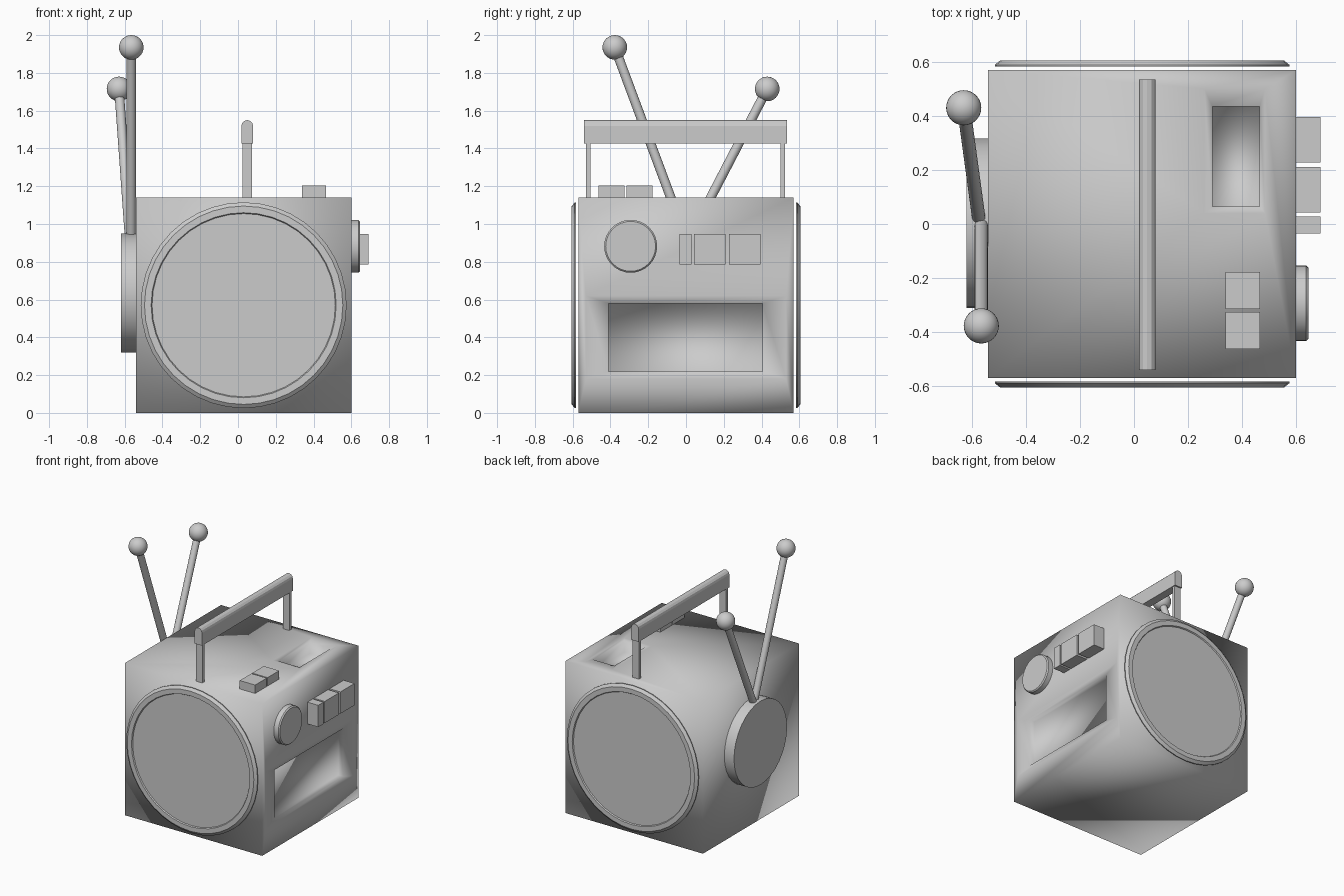
import bpy, bmesh, math
from mathutils import Vector

if "Cube" in bpy.data.objects:
    bpy.data.objects.remove(bpy.data.objects["Cube"])


def finish(name, bm, smooth=None):
    bmesh.ops.recalc_face_normals(bm, faces=bm.faces[:])
    me = bpy.data.meshes.new(name)
    bm.to_mesh(me)
    bm.free()
    ob = bpy.data.objects.new(name, me)
    bpy.context.collection.objects.link(ob)
    if smooth == "all":
        for p in me.polygons:
            p.use_smooth = True
    elif smooth:
        bpy.ops.object.select_all(action='DESELECT')
        ob.select_set(True)
        bpy.context.view_layer.objects.active = ob
        bpy.ops.object.shade_smooth_by_angle(angle=math.radians(smooth))
    return ob


def box(name, lo, hi):
    bm = bmesh.new()
    bmesh.ops.create_cube(bm, size=1)
    for v in bm.verts:
        v.co = Vector([l + (c + .5) * (h - l) for c, l, h in zip(v.co, lo, hi)])
    return finish(name, bm)


def lathe(name, profile, origin, axis, sides=32):
    """Turned solid: profile of (radius, height along axis), capped at both ends."""
    bm = bmesh.new()
    rot = Vector((0, 0, 1)).rotation_difference(Vector(axis).normalized())
    rings = []
    for r, h in profile:
        ring = []
        for i in range(sides):
            a = 2 * math.pi * i / sides
            p = Vector((r * math.cos(a), r * math.sin(a), h))
            ring.append(bm.verts.new(Vector(origin) + rot @ p))
        rings.append(ring)
    for a, b in zip(rings, rings[1:]):
        for i in range(sides):
            j = (i + 1) % sides
            bm.faces.new((a[i], a[j], b[j], b[i]))
    bm.faces.new(rings[0])
    bm.faces.new(rings[-1])
    return finish(name, bm, 25)


# Body: cube with recessed screen on the right and a recessed slot on top
X0, X1, Y, H = -.54, .60, .57, 1.14
bm = bmesh.new()


def rect(u0, u1, v0, v1, place):
    return [bm.verts.new(place(u, v)) for u, v in
            ((u0, v0), (u1, v0), (u1, v1), (u0, v1))]


def bridge(rings):
    for a, b in zip(rings, rings[1:]):
        for i in range(4):
            j = (i + 1) % 4
            bm.faces.new((a[i], a[j], b[j], b[i]))
    bm.faces.new(rings[-1])


bottom = rect(X0, X1, -Y, Y, lambda x, y: (x, y, 0))
top = rect(X0, X1, -Y, Y, lambda x, y: (x, y, H))
bm.faces.new(bottom)
for i in (0, 2, 3):
    j = (i + 1) % 4
    bm.faces.new((bottom[i], bottom[j], top[j], top[i]))
side = [bottom[1], bottom[2], top[2], top[1]]
bridge([side,
        rect(-.53, .53, .18, .62, lambda y, z: (X1, y, z)),
        rect(-.41, .405, .22, .58, lambda y, z: (X1 - .01, y, z)),
        rect(-.41, .405, .22, .58, lambda y, z: (X1 - .05, y, z))])
bridge([top,
        rect(.26, .485, .04, .50, lambda x, y: (x, y, H)),
        rect(.29, .465, .065, .435, lambda x, y: (x, y, H - .005)),
        rect(.29, .465, .065, .435, lambda x, y: (x, y, H - .09))])
finish("body", bm, "all")

# Speakers on front and back
for s, label in ((-1, "front"), (1, "back")):
    lathe(label + "_speaker",
          [(.545, 0), (.545, .006), (.525, .022), (.49, .022), (.485, .014)],
          (.03, s * .583, .57), (0, s, 0), 40)

# Antenna base and two antennas with ball tips
lathe("antenna_base", [(.314, 0), (.314, .08)], (-.54, .003, .635), (-1, 0, 0))
for label, foot, tip in (("front", (-.565, .02, .87), (-.565, -.377, 1.935)),
                         ("back", (-.57, -.01, .87), (-.63, .43, 1.715))):
    d = Vector(tip) - Vector(foot)
    lathe(label + "_antenna", [(.025, 0), (.025, d.length)], foot, d, 16)
    bm = bmesh.new()
    bmesh.ops.create_uvsphere(bm, u_segments=32, v_segments=16, radius=.065)
    bmesh.ops.translate(bm, verts=bm.verts[:], vec=tip)
    finish(label + "_antenna_tip", bm, "all")

# Carry handle: bar with rounded top, two legs
bm = bmesh.new()
section = [(.018, 1.425), (.08, 1.425)] + [
    (.049 + .031 * math.cos(math.pi * i / 6), 1.519 + .031 * math.sin(math.pi * i / 6))
    for i in range(7)]
face = bm.faces.new([bm.verts.new((x, -.54, z)) for x, z in section])
ext = bmesh.ops.extrude_face_region(bm, geom=[face], use_keep_orig=True)
bmesh.ops.translate(bm, vec=(0, 1.075, 0),
                    verts=[g for g in ext["geom"] if isinstance(g, bmesh.types.BMVert)])
finish("handle_bar", bm)
for label, y in (("front", -.518), ("back", .512)):
    box(label + "_handle_leg", (.023, y - .012, H - .01), (.075, y + .012, 1.43))

# Controls
for i, (a, b) in enumerate(((-.462, -.325), (-.315, -.178))):
    box(f"top_button_{i + 1}", (.338, a, H - .01), (.466, b, 1.203))
for i, (a, b) in enumerate(((-.035, .028), (.042, .21), (.228, .395))):
    box(f"side_button_{i + 1}", (X1 - .01, a, .785), (.69, b, .948))
lathe("dial", [(.14, 0), (.14, .037), (.132, .045)], (X1, -.293, .882), (1, 0, 0))
